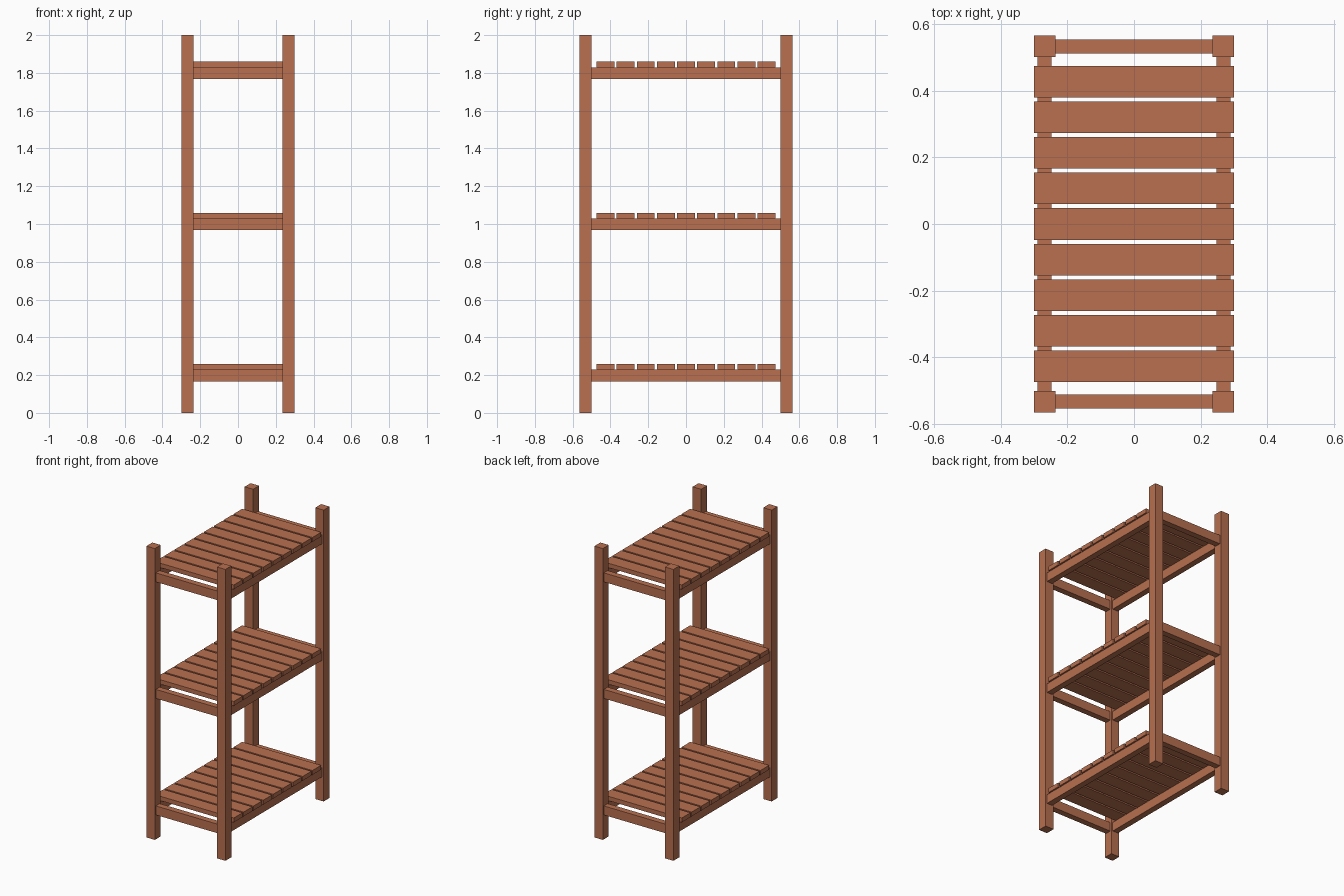
import bpy

if "Cube" in bpy.data.objects:
    bpy.data.objects.remove(bpy.data.objects["Cube"])

wood = bpy.data.materials.new("wood")
wood.diffuse_color = (0.48, 0.16, 0.08, 1)
wood.use_nodes = True
wood.node_tree.nodes["Principled BSDF"].inputs["Base Color"].default_value = wood.diffuse_color


def box(name, x, y, z):
    """Box from (min, max) ranges on each axis."""
    bpy.ops.mesh.primitive_cube_add(
        size=1, location=[(a + b) / 2 for a, b in (x, y, z)])
    ob = bpy.context.object
    ob.name = name
    ob.scale = [b - a for a, b in (x, y, z)]
    bpy.ops.object.transform_apply(location=False, rotation=False, scale=True)
    ob.data.materials.append(wood)
    return ob


def around(c, w):
    return (c - w / 2, c + w / 2)


POST = 0.064            # post thickness
PX, PY = 0.268, 0.533   # post centres
RAIL = 0.042            # rail thickness
IX, IY = PX - POST / 2, PY - POST / 2

# Corner posts
for sx in (-1, 1):
    for sy in (-1, 1):
        name = ("front" if sy < 0 else "back") + ("_left" if sx < 0 else "_right") + "_post"
        box(name, around(sx * PX, POST), around(sy * PY, POST), (0, 2))

# Three shelves: rail frame with nine slats on top
for level, z in (("lower", 0.167), ("middle", 0.967), ("upper", 1.767)):
    rail_z = (z, z + 0.062)
    slat_z = (z + 0.062, z + 0.092)
    for s, side, end in ((-1, "left", "front"), (1, "right", "back")):
        box(f"{level}_{side}_rail", around(s * PX, RAIL), (-IY, IY), rail_z)
        box(f"{level}_{end}_rail", (-IX, IX), around(s * PY, RAIL), rail_z)
    for i in range(9):
        box(f"{level}_slat_{i + 1}", (-0.3, 0.3), around((i - 4) * 0.1067, 0.0945), slat_z)
